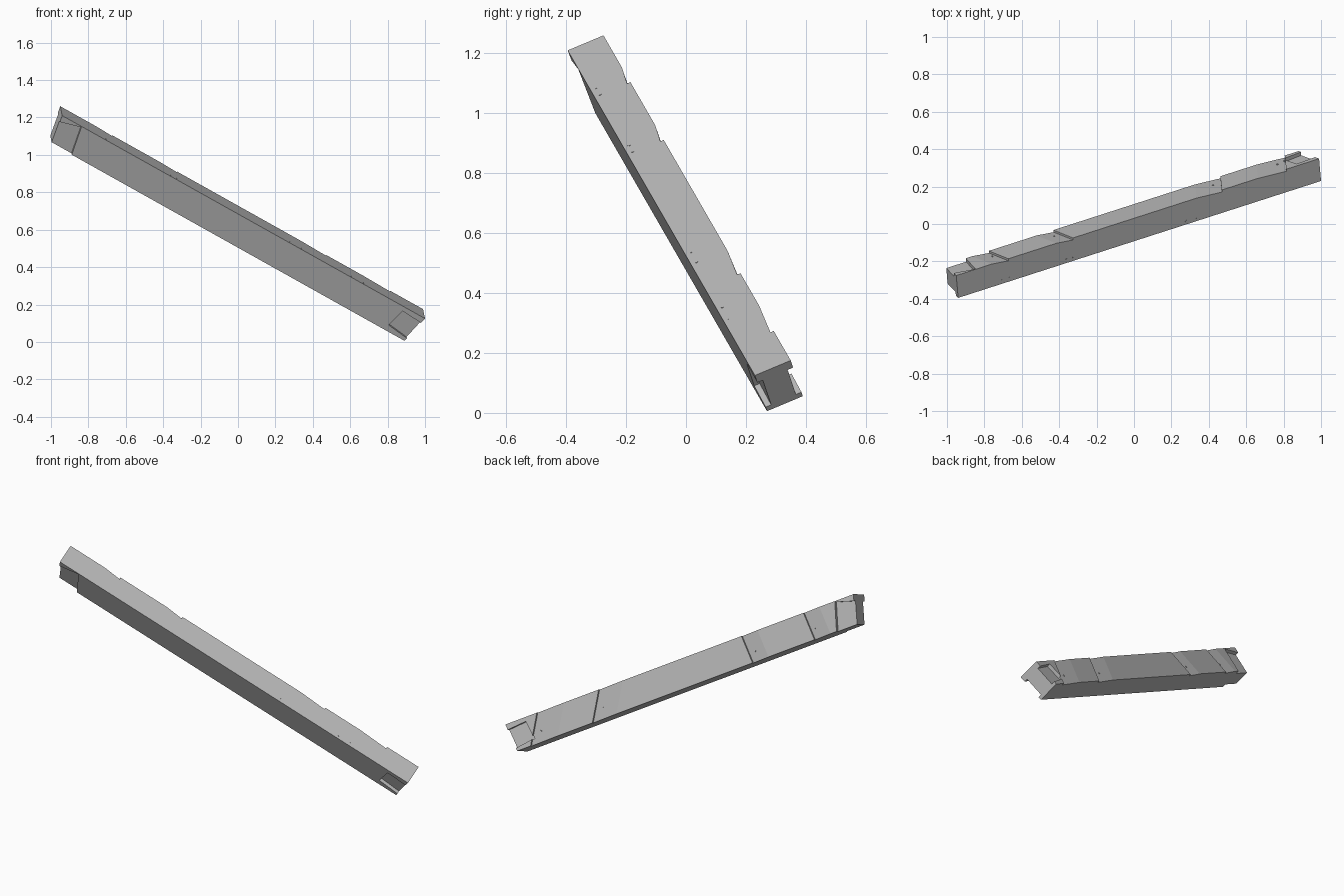
import bpy
import bmesh
from mathutils import Matrix, Vector

if "Cube" in bpy.data.objects:
    bpy.data.objects.remove(bpy.data.objects["Cube"], do_unlink=True)

grey = bpy.data.materials.new("plain grey")
grey.use_nodes = True
colour = (0.5, 0.5, 0.5, 1)
grey.diffuse_color = colour
grey.node_tree.nodes["Principled BSDF"].inputs["Base Color"].default_value = colour

# Beam frame: s runs along the beam, u through its width, v down its depth
along = Vector((1.94, 0.625, -1.085)).normalized()
across = Vector((-0.01, 0.12, 0.05))
across = (across - along * across.dot(along)).normalized()
up = along.cross(across)
place = Matrix((along, across, up)).transposed().to_4x4()
place.translation = Vector((-0.94, -0.395, 1.21))

WIDTH, DEPTH = 0.13, 0.165


def hull(name, points):
    """Convex solid through (s, u, v) points."""
    bm = bmesh.new()
    for s, u, v in points:
        bm.verts.new((s, u, -v))
    bmesh.ops.convex_hull(bm, input=bm.verts)
    bmesh.ops.dissolve_limit(bm, angle_limit=0.01, verts=bm.verts, edges=bm.edges)
    bmesh.ops.recalc_face_normals(bm, faces=bm.faces)
    mesh = bpy.data.meshes.new(name)
    bm.to_mesh(mesh)
    bm.free()
    mesh.materials.append(grey)
    ob = bpy.data.objects.new(name, mesh)
    bpy.context.collection.objects.link(ob)
    ob.matrix_world = place
    return ob


def plate(name, outline, u0, u1):
    return hull(name, [(s, u, v) for s, v in outline for u in (u0, u1)])


# Main timber with slightly skewed ends
beam = plate("beam", [(0, 0), (2.309, 0), (2.284, DEPTH), (0.04, DEPTH)], 0, WIDTH)

cutters = []

# Sloping seats across the back face, deepest on the lower side
for s0, s1, lean in ((0.226, 0.332, -0.12), (0.637, 0.743, -0.12),
                     (1.53, 1.69, 0.58), (1.92, 2.10, 0.58)):
    profile = ((s0, WIDTH), (s1, WIDTH - 0.012), (s1, 0.16), (s0, 0.16))
    cutters.append(hull("seat_cutter", [(s + lean * v, u, v)
                                        for s, u in profile for v in (-0.05, 0.22)]))

# Lap recesses on both sides of both ends
upper_lap = [(-0.1, 0.07), (0, 0.04), (0.125, 0.005), (0.175, 0.2), (-0.1, 0.2)]
lower_lap = [(2.182, 0.024), (2.161, 0.131), (2.36, 0.155), (2.36, 0.037)]
for outline in (upper_lap, lower_lap):
    cutters.append(plate("lap_cutter", outline, -0.1, 0.02))
    cutters.append(plate("lap_cutter", outline, WIDTH - 0.02, 0.25))

bpy.context.view_layer.update()
for cutter in cutters:
    mod = beam.modifiers.new("cut", "BOOLEAN")
    mod.operation = "DIFFERENCE"
    mod.solver = "EXACT"
    mod.object = cutter
bpy.context.view_layer.update()
depsgraph = bpy.context.evaluated_depsgraph_get()
cut_mesh = bpy.data.meshes.new_from_object(beam.evaluated_get(depsgraph))
beam.modifiers.clear()
beam.data = cut_mesh
beam.data.materials.clear()
beam.data.materials.append(grey)
for poly in beam.data.polygons:
    poly.material_index = 0
for cutter in cutters:
    bpy.data.objects.remove(cutter, do_unlink=True)


# Peg ends: entries along the upper face, exits in the back seats
def peg(name, s, u, v, normal):
    bm = bmesh.new()
    turn = Vector((0, 0, 1)).rotation_difference(Vector(normal)).to_matrix().to_4x4()
    bmesh.ops.create_cone(bm, cap_ends=True, segments=8, radius1=0.005, radius2=0.005,
                          depth=0.01, matrix=Matrix.Translation((s, u, -v)) @ turn)
    mesh = bpy.data.meshes.new(name)
    bm.to_mesh(mesh)
    bm.free()
    mesh.materials.append(grey)
    ob = bpy.data.objects.new(name, mesh)
    bpy.context.collection.objects.link(ob)
    ob.matrix_world = place


for s in (0.283, 0.33, 0.69, 0.735, 1.45, 1.52, 1.84, 1.92):
    peg("peg_entry", s, 0.02, 0.004, (0, 0, 1))
for s in (0.243, 0.296, 0.645, 0.69, 1.62, 1.70, 2.03, 2.11):
    peg("peg_exit", s, WIDTH - 0.01, 0.105, (0, 1, 0))
